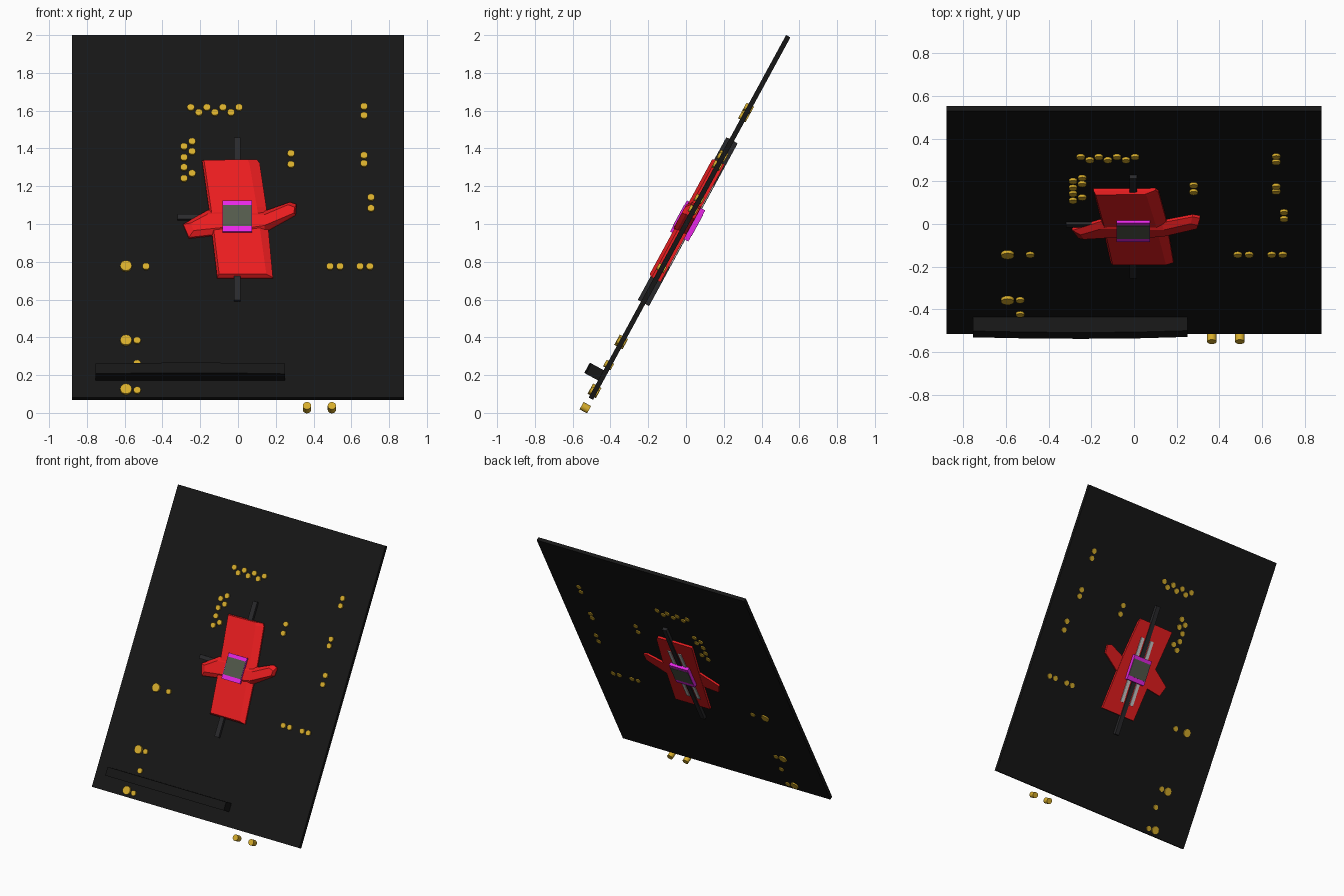
import bpy, bmesh, math
from mathutils import Matrix, Vector

if "Cube" in bpy.data.objects:
    bpy.data.objects.remove(bpy.data.objects["Cube"])

# Everything is laid out flat (x, v up the board, n out of its face), then tilted
TILT = Matrix.Translation((0, 0, 1)) @ Matrix.Rotation(math.radians(61.43), 4, 'X')
UP, OUT = 0.878, 0.478


def material(name, rgb):
    m = bpy.data.materials.new(name)
    m.diffuse_color = (*rgb, 1)
    m.use_nodes = True
    m.node_tree.nodes["Principled BSDF"].inputs["Base Color"].default_value = m.diffuse_color
    return m


BLACK = material("black", (0.008, 0.008, 0.008))
DARK = material("dark_grey", (0.022, 0.022, 0.024))
RED = material("red", (0.82, 0.012, 0.014))
GOLD = material("gold", (0.68, 0.42, 0.025))
MAGENTA = material("magenta", (0.8, 0.02, 0.8))
GLASS = material("window_grey", (0.085, 0.1, 0.07))


def finish(bm, name, mat=None):
    bmesh.ops.recalc_face_normals(bm, faces=bm.faces)
    mesh = bpy.data.meshes.new(name)
    bm.to_mesh(mesh)
    bm.free()
    mesh.transform(TILT)
    ob = bpy.data.objects.new(name, mesh)
    bpy.context.collection.objects.link(ob)
    if mat:
        mesh.materials.append(mat)
    return ob


def box(name, x, v, n, mat=None):
    bm = bmesh.new()
    lo, hi = Vector((x[0], v[0], n[0])), Vector((x[1], v[1], n[1]))
    bmesh.ops.create_cube(bm, size=1, matrix=Matrix.Translation((lo + hi) / 2)
                          @ Matrix.Diagonal((*(hi - lo), 1)))
    return finish(bm, name, mat)


def loft(name, layers, mat):
    """Stack outlines of equal point count: [(n, [(x, v), ...]), ...]"""
    bm = bmesh.new()
    rings = [[bm.verts.new((x, v, n)) for x, v in pts] for n, pts in layers]
    for a, b in zip(rings, rings[1:]):
        for i in range(len(a)):
            j = (i + 1) % len(a)
            bm.faces.new((a[i], a[j], b[j], b[i]))
    bm.faces.new(rings[0])
    bm.faces.new(rings[-1])
    return finish(bm, name, mat)


def pegs(name, spots, radius, length, sides):
    bm = bmesh.new()
    for x, z in spots:
        v = (z - 1 - OUT * 0.02) / UP if z > 0.06 else -1.109
        bmesh.ops.create_cone(bm, cap_ends=True, segments=sides, radius1=radius,
                              radius2=radius, depth=length,
                              matrix=Matrix.Translation((x, v, 0.003)))
    ob = finish(bm, name, GOLD)
    bpy.ops.object.select_all(action='DESELECT')
    ob.select_set(True)
    bpy.context.view_layer.objects.active = ob
    bpy.ops.object.shade_smooth_by_angle(angle=math.radians(35))


# Tilted panel
box("panel", (-0.88, 0.88), (-1.053, 1.132), (-0.013, 0.013), BLACK)

# Lower ledge with a slightly bowed front
bm = bmesh.new()
bow = [(-0.755, 0.088), (-0.5, 0.094), (-0.25, 0.096), (0.0, 0.094), (0.25, 0.086)]
face = bm.faces.new([bm.verts.new((x, -0.95, n)) for x, n in
                     [(-0.755, 0.012)] + bow + [(0.25, 0.012)]])
ext = bmesh.ops.extrude_face_region(bm, geom=[face])["geom"]
bmesh.ops.translate(bm, vec=(0, 0.062, 0),
                    verts=[g for g in ext if isinstance(g, bmesh.types.BMVert)])
finish(bm, "ledge", BLACK)

# Peg rows: zigzag rows, pairs and singles
zigzag_top = [(-0.25 + 0.0425 * i, 1.59 if i % 2 else 1.617) for i in range(7)]
zigzag_side = [(-0.243, 1.437), (-0.286, 1.41), (-0.243, 1.384), (-0.286, 1.352),
               (-0.286, 1.30), (-0.243, 1.268), (-0.286, 1.241)]
pairs = [(x, z) for x, zs in ((0.28, (1.373, 1.315)), (0.667, (1.622, 1.574)),
                              (0.667, (1.363, 1.32)), (0.704, (1.141, 1.083)),
                              (-0.534, (0.384, 0.262, 0.12))) for z in zs]
row = [(x, 0.775) for x in (0.487, 0.54, 0.646, 0.698, -0.487)]
pegs("small_pegs", zigzag_top + zigzag_side + pairs + row, 0.0195, 0.045, 16)
pegs("bottom_pegs", [(0.365, 0.035), (0.497, 0.035)], 0.022, 0.045, 16)
pegs("large_pegs", [(-0.593, z) for z in (0.777, 0.384, 0.125)], 0.031, 0.05, 12)

# Rail through the middle, side rod and rear strips
box("rail", (-0.022, 0.014), (-0.475, 0.505), (-0.036, 0.032), DARK)
box("side_rod", (-0.32, -0.05), (0.015, 0.045), (-0.012, 0.026), DARK)
for x in (-0.047, 0.04):
    box("rear_strip", (x - 0.014, x + 0.014), (-0.24, 0.25), (-0.034, -0.02))

# Slanted red body with chamfered edges
body = [(-0.19, 0.37), (0.1, 0.375), (0.115, 0.355), (0.15, 0.09),
        (0.185, -0.335), (-0.11, -0.335), (-0.15, 0.05)]
body_front = [(-0.18, 0.362), (0.05, 0.367), (0.06, 0.345), (0.1, 0.08),
              (0.15, -0.325), (-0.1, -0.325), (-0.14, 0.05)]
loft("body", [(-0.029, body), (0.024, body), (0.042, body_front)], RED)

# Faceted wings
right = [(0.06, 0.07), (0.13, 0.06), (0.275, 0.118), (0.31, 0.105),
         (0.305, 0.045), (0.14, -0.06), (0.05, -0.075)]
right_front = [(0.06, 0.03), (0.14, 0.03), (0.265, 0.09), (0.30, 0.075),
               (0.295, 0.04), (0.14, -0.035), (0.05, -0.05)]
loft("right_wing", [(-0.027, right), (0.026, right), (0.048, right_front)], RED)
left = [(-0.07, 0.075), (-0.16, 0.07), (-0.29, -0.015), (-0.26, -0.095), (-0.07, -0.07)]
left_front = [(-0.07, 0.04), (-0.16, 0.035), (-0.25, -0.02), (-0.235, -0.065), (-0.07, -0.045)]
loft("left_wing", [(-0.027, left), (0.026, left), (0.047, left_front)], RED)

# Central housing with a window on each face
box("housing", (-0.083, 0.075), (-0.075, 0.112), (-0.055, 0.055), MAGENTA)
for n in ((0.05, 0.057), (-0.057, -0.05)):
    box("window", (-0.08, 0.072), (-0.043, 0.085), n, GLASS)
